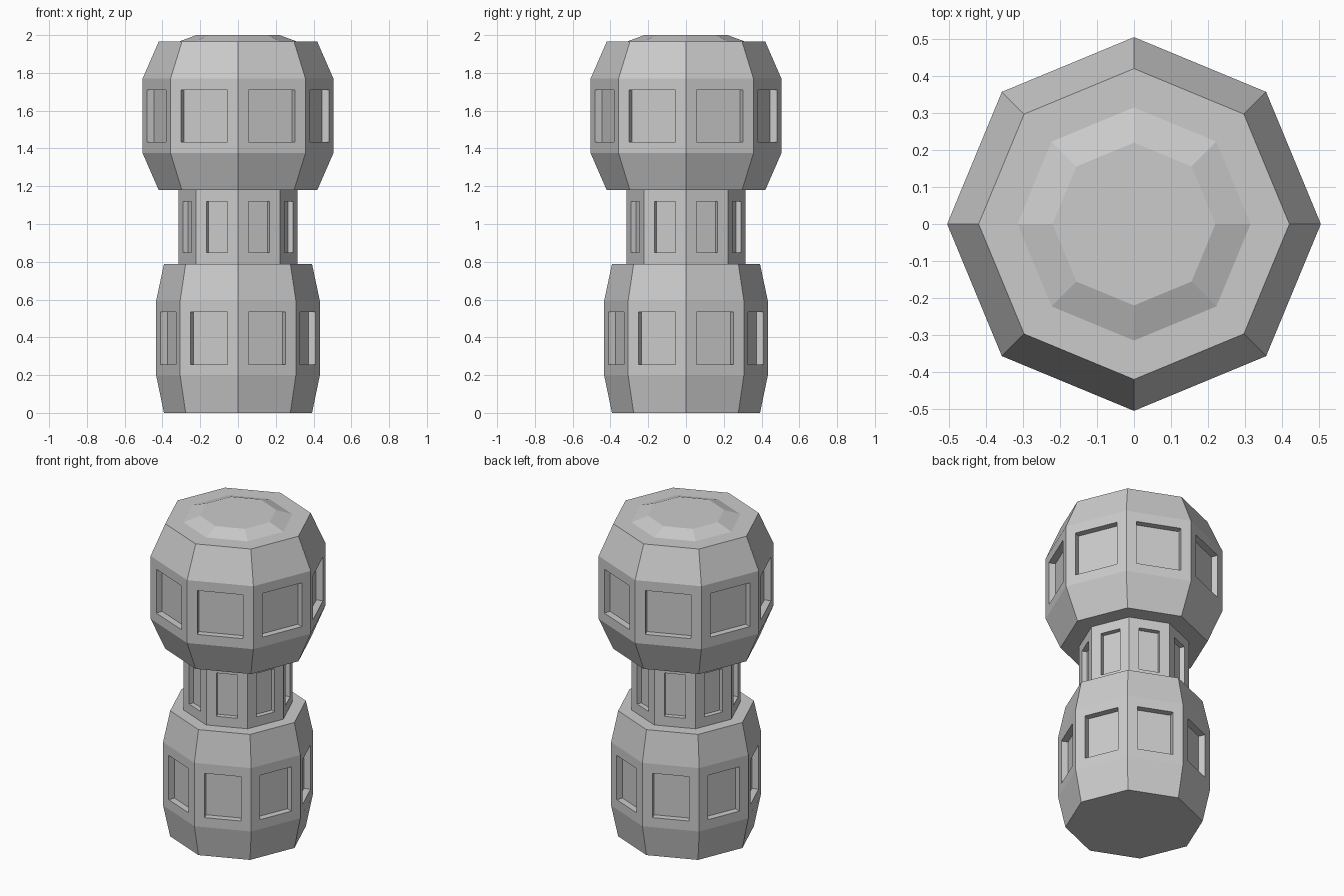
import bpy, bmesh, math

if "Cube" in bpy.data.objects:
    bpy.data.objects.remove(bpy.data.objects["Cube"])

SIDES = 8

def lathe(name, profile, band, inset, depth):
    """Octagonal turned solid; side faces of ring 'band' get recessed panels."""
    bm = bmesh.new()
    rings = []
    for r, z in profile:
        rings.append([bm.verts.new((r * math.cos(math.tau * i / SIDES),
                                    r * math.sin(math.tau * i / SIDES), z))
                      for i in range(SIDES)])
    panels = []
    for k in range(len(rings) - 1):
        a, b = rings[k], rings[k + 1]
        for i in range(SIDES):
            j = (i + 1) % SIDES
            f = bm.faces.new((a[i], a[j], b[j], b[i]))
            if k == band:
                panels.append(f)
    bm.faces.new(rings[0][::-1])
    bm.faces.new(rings[-1])
    bm.normal_update()
    # frame around each panel, then push the panel straight in
    bmesh.ops.inset_individual(bm, faces=panels, thickness=inset, use_even_offset=True)
    bm.normal_update()
    for f in bmesh.ops.extrude_discrete_faces(bm, faces=panels)["faces"]:
        f.normal_update()
        n = f.normal.copy()
        bmesh.ops.translate(bm, verts=f.verts[:], vec=-n * depth)
    bm.normal_update()
    me = bpy.data.meshes.new(name)
    bm.to_mesh(me)
    bm.free()
    ob = bpy.data.objects.new(name, me)
    bpy.context.collection.objects.link(ob)
    return ob

# lower grip
lathe("base", [(0.392, 0), (0.433, 0.197), (0.433, 0.595), (0.392, 0.788)], 1, 0.06, 0.04)
# narrow waist
lathe("neck", [(0.315, 0.788), (0.315, 1.18)], 0, 0.06, 0.03)
# larger head with raised cap
lathe("head", [(0.42, 1.18), (0.505, 1.375), (0.505, 1.77), (0.42, 1.965),
               (0.315, 1.965), (0.22, 2.0)], 1, 0.06, 0.04)
